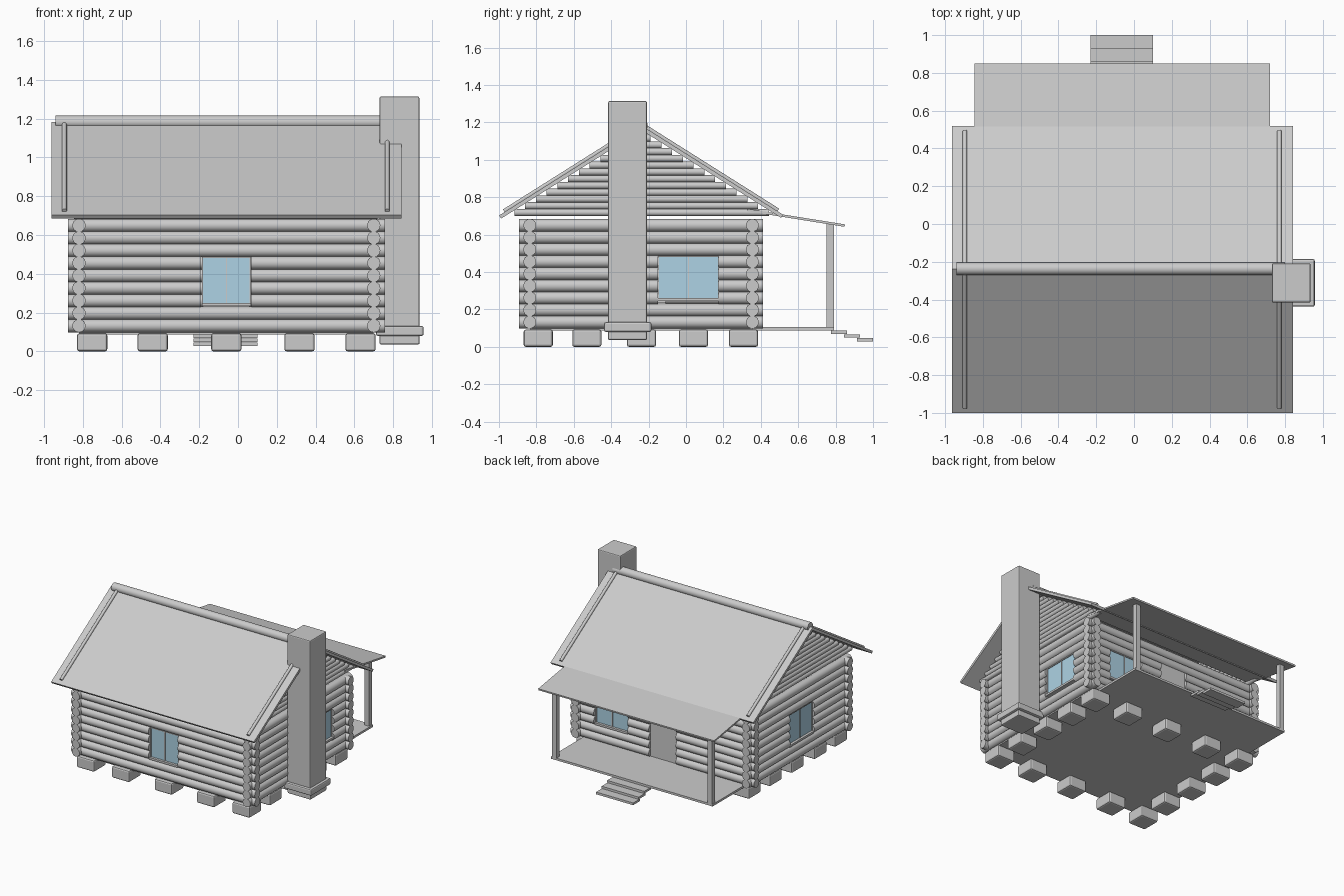
import bpy, bmesh, math
from mathutils import Vector

if "Cube" in bpy.data.objects:
    bpy.data.objects.remove(bpy.data.objects["Cube"])

X0, X1, Y0, Y1 = -0.82, 0.70, -0.835, 0.355   # wall centre lines
MID_X, RIDGE_Y, SLOPE, RIDGE_Z = -0.06, -0.237, 0.63, 1.183
PITCH, BASE, OVER = 0.0647, 0.10, 0.057       # log courses

glass_mat = bpy.data.materials.new("glass_blue")
glass_mat.diffuse_color = (0.42, 0.65, 0.78, 1)
glass_mat.use_nodes = True
glass_mat.node_tree.nodes["Principled BSDF"].inputs["Base Color"].default_value = glass_mat.diffuse_color


def finish(name, bm, smooth=False, mat=None, bevel=0):
    me = bpy.data.meshes.new(name)
    bmesh.ops.recalc_face_normals(bm, faces=bm.faces)
    bm.to_mesh(me)
    bm.free()
    ob = bpy.data.objects.new(name, me)
    bpy.context.collection.objects.link(ob)
    if mat:
        me.materials.append(mat)
    if bevel:
        m = ob.modifiers.new("bevel", 'BEVEL')
        m.width, m.segments = bevel, 2
    if smooth:
        bpy.ops.object.select_all(action='DESELECT')
        ob.select_set(True)
        bpy.context.view_layer.objects.active = ob
        bpy.ops.object.shade_smooth_by_angle(angle=math.radians(40))
    return ob


def add_box(bm, lo, hi):
    vs = bmesh.ops.create_cube(bm, size=1)['verts']
    for v in vs:
        v.co = Vector([(a + b) / 2 + c * (b - a) for a, b, c in zip(lo, hi, v.co)])


def box(name, lo, hi, **kw):
    bm = bmesh.new()
    add_box(bm, lo, hi)
    return finish(name, bm, **kw)


def add_log(bm, a, b, r, seg=24):
    a, b = Vector(a), Vector(b)
    vs = bmesh.ops.create_cone(bm, cap_ends=True, segments=seg, radius1=r, radius2=r,
                               depth=(b - a).length)['verts']
    q = (b - a).to_track_quat('Z', 'Y')
    for v in vs:
        v.co = q @ v.co + (a + b) / 2


def slab(name, profile, x0, x1):
    # side-view (y, z) profile extruded along x
    bm = bmesh.new()
    f = bm.faces.new([bm.verts.new((x0, y, z)) for y, z in profile])
    ext = bmesh.ops.extrude_face_region(bm, geom=[f])['geom']
    bmesh.ops.translate(bm, vec=(x1 - x0, 0, 0),
                        verts=[g for g in ext if isinstance(g, bmesh.types.BMVert)])
    return finish(name, bm)


# log walls: axis, fixed coordinate, span, openings (start, end, first row, last row)
walls = [
    ("front_wall_logs", 0, Y0, X0, X1, [(-0.19, 0.07, 2, 5)]),
    ("back_wall_logs", 0, Y1, X0, X1, [(0.25, 0.55, 2, 5), (-0.18, 0.06, 0, 6)]),
    ("right_wall_logs", 1, X1, Y0, Y1, [(-0.15, 0.175, 2, 5)]),
    ("left_wall_logs", 1, X0, Y0, Y1, [(-0.415, -0.11, 2, 5)]),
]


def on_wall(axis, fixed, t, z):
    return (t, fixed, z) if axis == 0 else (fixed, t, z)


for name, axis, fixed, s, e, holes in walls:
    bm = bmesh.new()
    for row in range(9):
        z = BASE + PITCH * (row + 0.5)
        cuts = sorted(h for h in holes if h[2] <= row <= h[3])
        t = s - OVER
        for a, b, _, _ in cuts:
            add_log(bm, on_wall(axis, fixed, t, z), on_wall(axis, fixed, a, z), 0.034)
            t = b
        add_log(bm, on_wall(axis, fixed, t, z), on_wall(axis, fixed, e + OVER, z), 0.034)
    finish(name, bm, smooth=True)


# windows: glass pane, border bars, mullion and sill
def window(name, axis, fixed, a, b, z0=0.25, z1=0.487):
    def part(bm, t0, t1, lo, hi, d):
        if axis == 0:
            add_box(bm, (t0, fixed - d, lo), (t1, fixed + d, hi))
        else:
            add_box(bm, (fixed - d, t0, lo), (fixed + d, t1, hi))
    bm = bmesh.new()
    part(bm, a, b, z0, z1, 0.008)
    finish(name + "_glass", bm, mat=glass_mat)
    bm = bmesh.new()
    w, mid = 0.006, (a + b) / 2
    for t0, t1 in ((a - w, a), (mid - w / 2, mid + w / 2), (b, b + w)):
        part(bm, t0, t1, z0, z1, 0.014)
    part(bm, a - w, b + w, z1 - w, z1, 0.014)
    part(bm, a - w, b + w, z0 - 0.016, z0, 0.028)
    finish(name + "_frame", bm)


window("front_window", 0, Y0, -0.18, 0.06)
window("back_window", 0, Y1, 0.26, 0.54)
window("right_window", 1, X1, -0.144, 0.171, 0.262)
window("left_window", 1, X0, -0.41, -0.115)
box("door", (-0.18, Y1 - 0.012, 0.10), (0.06, Y1 + 0.012, 0.553))

# floor, porch deck and steps
box("floor", (X0, Y0, 0.088), (X1, Y1, 0.105))
box("porch_deck", (-0.79, Y1, 0.088), (0.65, 0.79, 0.105))
for i in range(3):
    top = 0.087 - i * 0.02
    y = 0.775 + i * 0.07
    box(f"porch_step_{i + 1}", (-0.23, y, top - 0.018), (0.10, y + 0.085, top))
for side, x in (("right", 0.62), ("left", -0.765)):
    box(f"porch_post_{side}", (x - 0.02, 0.75, 0.10), (x + 0.02, 0.79, 0.662))

# foundation stones around the perimeter
xs = [-0.752, -0.44, -0.06, 0.317, 0.632]
ys = [-0.79, -0.53, -0.238, 0.04, 0.307]
for i, x in enumerate(xs):
    for j, y in enumerate(ys):
        if i in (0, 4) or j in (0, 4):
            box(f"foundation_stone_{i}_{j}", (x - 0.078, y - 0.078, 0.0),
                (x + 0.078, y + 0.078, 0.093), bevel=0.012)


# gable logs stepped under the roof
def roof_z(y):
    return RIDGE_Z - SLOPE * abs(y - RIDGE_Y)


for side, x in (("right", X1), ("left", X0)):
    bm = bmesh.new()
    h = 0.0362
    for k in range(12):
        z = 0.70 + h * (k + 0.5)
        half = (RIDGE_Z - 0.026 - (z + h / 2)) / SLOPE + 0.012
        add_log(bm, (x, RIDGE_Y - half, z), (x, RIDGE_Y + half, z), h / 2 + 0.001, 16)
    finish(f"gable_logs_{side}", bm, smooth=True)

# main roof slopes, poles lying on them, ridge log
for side, y_end, sgn in (("front", -1.0, -1), ("back", 0.52, 1)):
    z = roof_z(y_end)
    slab(f"roof_{side}", [(RIDGE_Y, RIDGE_Z), (y_end, z), (y_end - sgn * 0.012, z - 0.016),
                          (RIDGE_Y, RIDGE_Z - 0.025)], -0.963, 0.842)
    bm = bmesh.new()
    ya, yb = RIDGE_Y + sgn * 0.02, y_end - sgn * 0.028
    for x in (-0.895, 0.77):
        add_log(bm, (x, ya, roof_z(ya) + 0.005), (x, yb, roof_z(yb) + 0.005), 0.012, 16)
    finish(f"roof_poles_{side}", bm, smooth=True)
bm = bmesh.new()
add_log(bm, (-0.94, RIDGE_Y, 1.183), (0.80, RIDGE_Y, 1.183), 0.033)
finish("ridge_log", bm, smooth=True)

# porch roof
slab("porch_roof", [(0.33, 0.738), (0.85, 0.655), (0.848, 0.642), (0.33, 0.725)], -0.845, 0.72)

# chimney on the right gable
box("chimney_shaft", (0.73, -0.416, 0.10), (0.935, -0.209, 1.315), bevel=0.008)
box("chimney_plinth", (0.712, -0.438, 0.08), (0.957, -0.185, 0.132), bevel=0.01)
box("chimney_foot", (0.73, -0.416, 0.036), (0.937, -0.209, 0.09), bevel=0.008)
